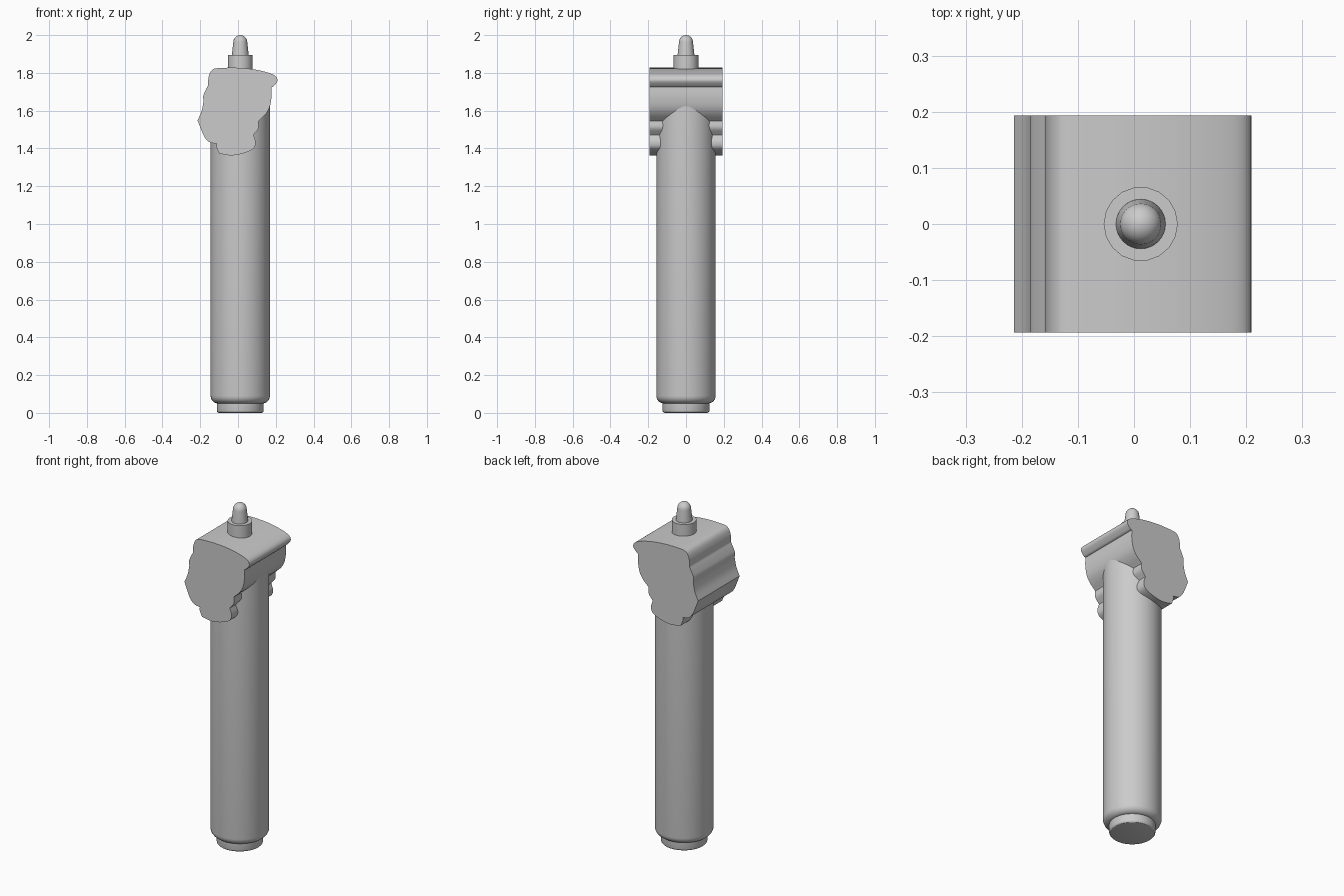
import bpy, bmesh, math
from mathutils import Vector

cube = bpy.data.objects.get("Cube")
if cube:
    bpy.data.objects.remove(cube, do_unlink=True)

grey = bpy.data.materials.new("plain_grey")
grey.use_nodes = True
colour = (0.6, 0.6, 0.6, 1)
grey.diffuse_color = colour
grey.node_tree.nodes["Principled BSDF"].inputs["Base Color"].default_value = colour

AXIS_X = 0.012


def finish(name, bm, angle=30):
    bmesh.ops.recalc_face_normals(bm, faces=bm.faces)
    mesh = bpy.data.meshes.new(name)
    bm.to_mesh(mesh)
    bm.free()
    mesh.materials.append(grey)
    obj = bpy.data.objects.new(name, mesh)
    bpy.context.collection.objects.link(obj)
    bpy.ops.object.select_all(action='DESELECT')
    obj.select_set(True)
    bpy.context.view_layer.objects.active = obj
    bpy.ops.object.shade_smooth_by_angle(angle=math.radians(angle))
    return obj


def lathe(name, profile, sides):
    """Turn (radius, height) points around the handle axis and cap both ends."""
    bm = bmesh.new()
    rings = []
    for r, z in profile:
        rings.append([bm.verts.new((AXIS_X + r * math.cos(math.tau * i / sides),
                                    r * math.sin(math.tau * i / sides), z))
                      for i in range(sides)])
    for a, b in zip(rings, rings[1:]):
        for i in range(sides):
            j = (i + 1) % sides
            bm.faces.new((a[i], a[j], b[j], b[i]))
    bm.faces.new(rings[0])
    bm.faces.new(rings[-1])
    return finish(name, bm)


def arc(r0, z0, rr, rz, start, end, steps):
    """Quarter-round points for a lathe profile."""
    angles = [math.radians(start + (end - start) * i / steps) for i in range(steps + 1)]
    return [(r0 + rr * math.cos(a), z0 + rz * math.sin(a)) for a in angles]


def spline(points, steps=5):
    """Smooth run through the points, with sharp ends."""
    p = [Vector(q) for q in points]
    p = [2 * p[0] - p[1]] + p + [2 * p[-1] - p[-2]]
    out = []
    for a, b, c, d in zip(p, p[1:], p[2:], p[3:]):
        for i in range(steps):
            t = i / steps
            out.append(0.5 * (2 * b + (c - a) * t + (2 * a - 5 * b + 4 * c - d) * t * t
                              + (3 * b - a - 3 * c + d) * t ** 3))
    return out


# Handle with rounded lower edge, and its end cap
lathe("handle", arc(0.117, 0.09, 0.04, 0.04, -90, 0, 6) + [(0.157, 1.65)], 48)
lathe("end_cap", arc(0.112, 0.012, 0.012, 0.012, -90, 0, 3) + [(0.124, 0.06)], 48)

# Collar and rounded tip on top
lathe("collar", [(0.066, 1.75), (0.066, 1.895)], 18)
lathe("tip", [(0.045, 1.87), (0.044, 1.9)] + arc(0, 1.962, 0.037, 0.038, 0, 88, 8), 32)

# Head: runs of outline between sharp corners, extruded front to back
runs = [
    [(-0.02, 1.828), (0.06, 1.822), (0.135, 1.808), (0.193, 1.787),
     (0.209, 1.76), (0.19, 1.731), (0.177, 1.724)],
    [(0.177, 1.724), (0.177, 1.67), (0.167, 1.618), (0.145, 1.58), (0.108, 1.544)],
    [(0.108, 1.544), (0.108, 1.507), (0.082, 1.472)],
    [(0.082, 1.472), (0.093, 1.433), (0.082, 1.4), (0.034, 1.376),
     (-0.034, 1.363), (-0.1, 1.373)],
    [(-0.1, 1.373), (-0.114, 1.406), (-0.114, 1.425)],
    [(-0.114, 1.425), (-0.15, 1.433), (-0.177, 1.46), (-0.198, 1.507), (-0.214, 1.549)],
    [(-0.214, 1.549), (-0.193, 1.597), (-0.182, 1.65)],
    [(-0.182, 1.65), (-0.184, 1.677), (-0.172, 1.708), (-0.158, 1.735)],
    [(-0.158, 1.735), (-0.156, 1.777), (-0.14, 1.813), (-0.108, 1.825), (-0.02, 1.828)],
]
bm = bmesh.new()
outline = [bm.verts.new((p.x, -0.193, p.y)) for run in runs for p in spline(run)]
front = bm.faces.new(outline)
grown = bmesh.ops.extrude_face_region(bm, geom=[front], use_keep_orig=True)
for v in grown["geom"]:
    if isinstance(v, bmesh.types.BMVert):
        v.co.y = 0.193
finish("head", bm)
